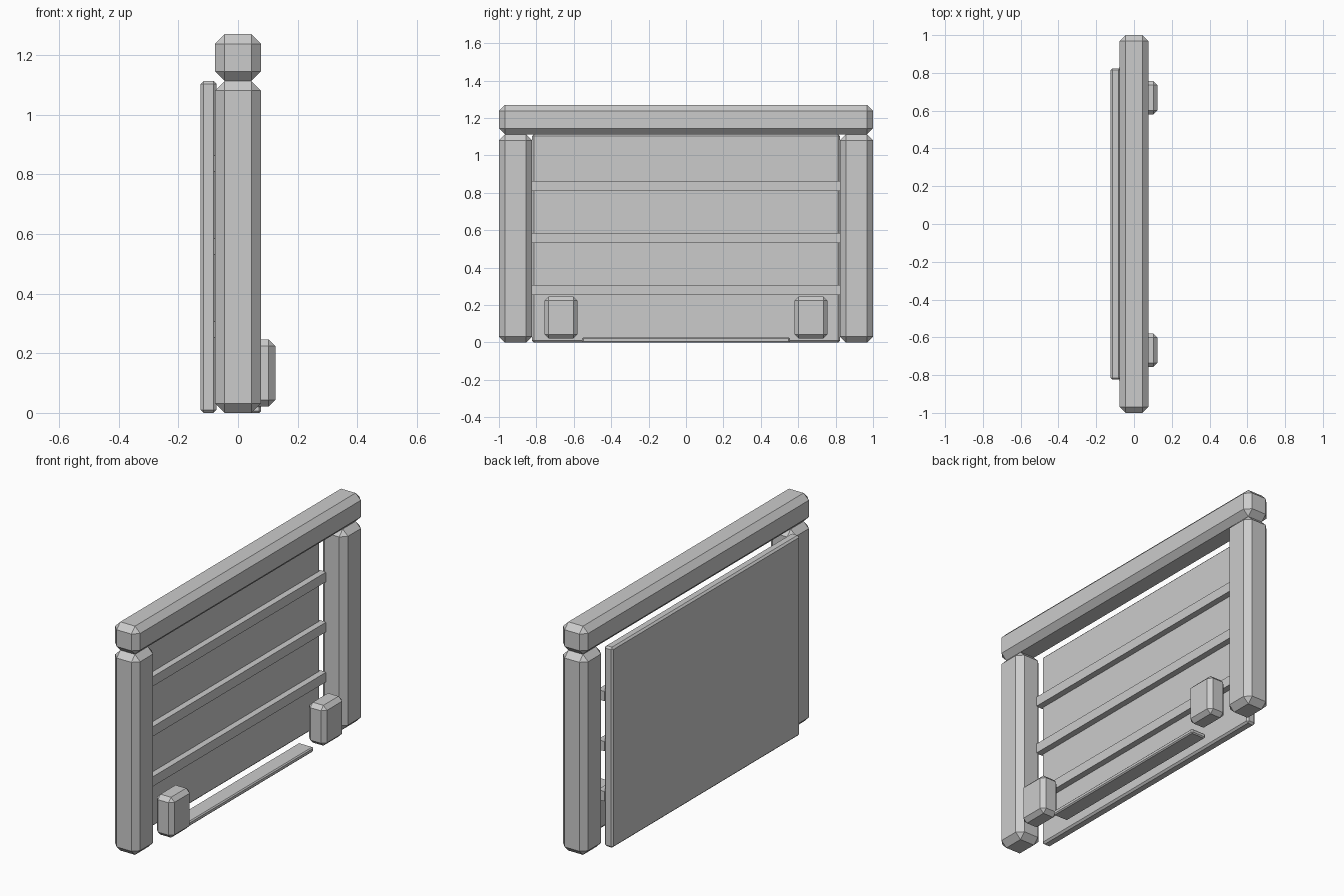
import bpy, bmesh
from mathutils import Vector

if "Cube" in bpy.data.objects:
    bpy.data.objects.remove(bpy.data.objects["Cube"])

grey = bpy.data.materials.new("plain_grey")
grey.diffuse_color = (0.6, 0.6, 0.6, 1)
grey.use_nodes = True
grey.node_tree.nodes["Principled BSDF"].inputs["Base Color"].default_value = grey.diffuse_color


def chamfered_box(name, lo, hi, chamfer=0.0):
    """Flat-shaded box between two corners, with all edges chamfered."""
    lo, hi = Vector(lo), Vector(hi)
    bm = bmesh.new()
    bmesh.ops.create_cube(bm, size=1)
    for v in bm.verts:
        v.co = Vector((lo[i] + (v.co[i] + 0.5) * (hi[i] - lo[i]) for i in range(3)))
    if chamfer:
        bmesh.ops.bevel(bm, geom=bm.edges[:], offset=chamfer, offset_type='OFFSET',
                        segments=1, profile=0.5, affect='EDGES')
    bmesh.ops.recalc_face_normals(bm, faces=bm.faces[:])
    mesh = bpy.data.meshes.new(name)
    bm.to_mesh(mesh)
    bm.free()
    mesh.materials.append(grey)
    obj = bpy.data.objects.new(name, mesh)
    bpy.context.collection.objects.link(obj)
    return obj


# Top rail
chamfered_box("top_rail", (-0.077, -1, 1.113), (0.077, 1, 1.27), 0.032)

# Posts and latch blocks, one at each end
for side, s in (("near", -1), ("far", 1)):
    y0, y1 = sorted((s * 0.823, s * 1.0))
    chamfered_box(side + "_post", (-0.077, y0, 0), (0.077, y1, 1.113), 0.032)
    y0, y1 = sorted((s * 0.58, s * 0.757))
    chamfered_box(side + "_block", (0.016, y0, 0.022), (0.125, y1, 0.246), 0.022)

# Back panel
chamfered_box("panel", (-0.125, -0.824, 0), (-0.072, 0.824, 1.113), 0.01)

# Horizontal slats on the panel
for i, z in enumerate((0.28, 0.558, 0.836)):
    chamfered_box(f"slat_{i + 1}", (-0.08, -0.828, z - 0.027), (-0.037, 0.828, z + 0.027))

# Thin bar at the bottom
chamfered_box("bottom_bar", (-0.015, -0.555, 0), (0.077, 0.555, 0.026), 0.006)
